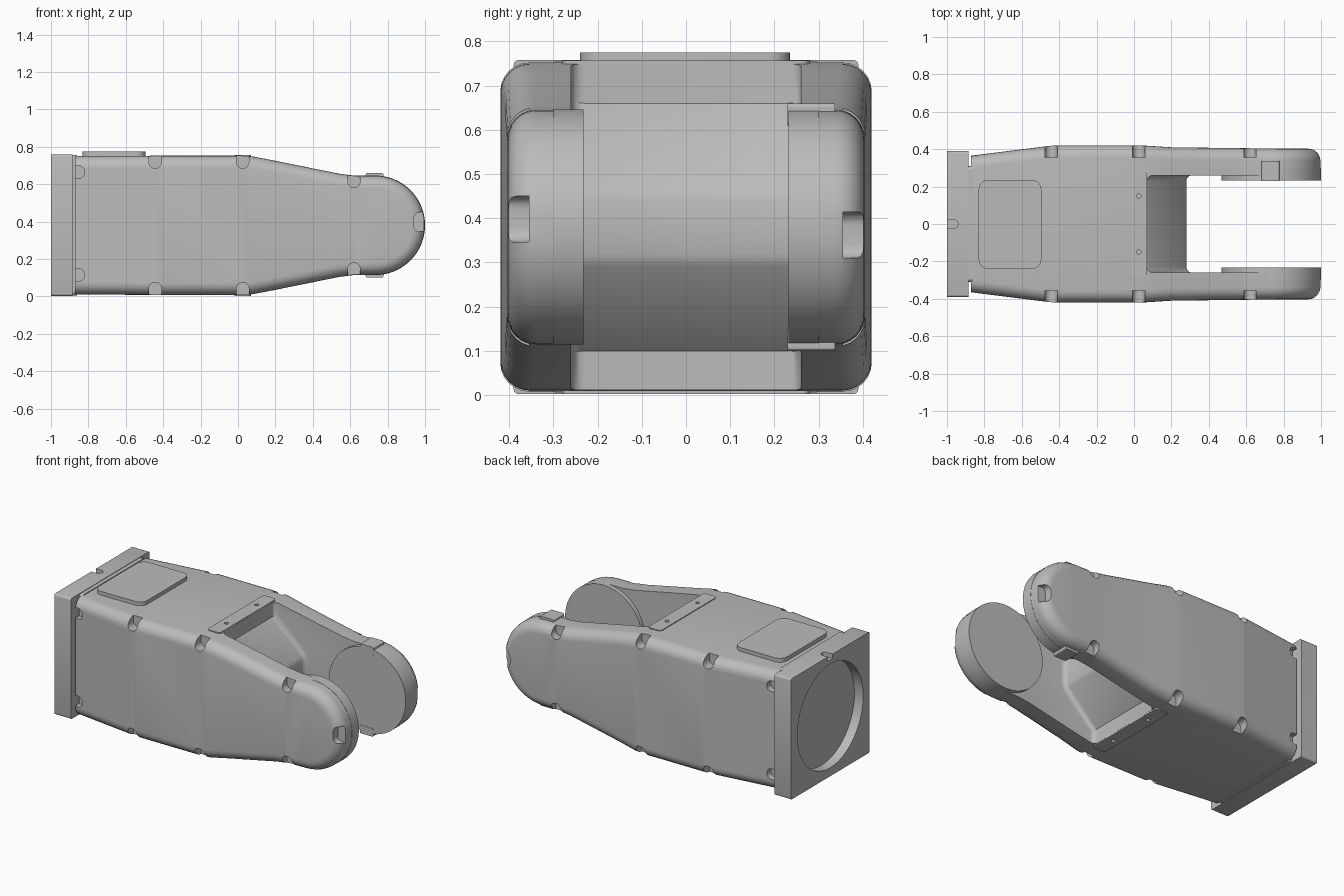
import bpy, bmesh
from math import sin, cos, pi, radians
from mathutils import Vector

if "Cube" in bpy.data.objects:
    bpy.data.objects.remove(bpy.data.objects["Cube"])

MID = 0.38            # height of the arm axis
PIVOT, R = 0.734, 0.265

grey = bpy.data.materials.new("matte_grey")
grey.use_nodes = True
GREY = (0.5, 0.5, 0.5, 1)
grey.diffuse_color = GREY
grey.node_tree.nodes["Principled BSDF"].inputs["Base Color"].default_value = GREY


def prism(bm, pts, axis, lo, hi):
    """Extrude a 2D outline along an axis; outline is (x,z), (y,z) or (x,y)."""
    def place(p, d):
        return {"y": (p[0], d, p[1]), "x": (d, p[0], p[1]), "z": (p[0], p[1], d)}[axis]
    a = [bm.verts.new(place(p, lo)) for p in pts]
    b = [bm.verts.new(place(p, hi)) for p in pts]
    faces = [bm.faces.new(a), bm.faces.new(b)]
    for i in range(len(pts)):
        j = (i + 1) % len(pts)
        faces.append(bm.faces.new((a[i], a[j], b[j], b[i])))
    bmesh.ops.recalc_face_normals(bm, faces=faces)


def rounded(cx, cy, w, h, r, n=6):
    """Rounded rectangle outline."""
    pts = []
    for k, (sx, sy) in enumerate(((1, 1), (-1, 1), (-1, -1), (1, -1))):
        for i in range(n + 1):
            t = pi / 2 * (k + i / n)
            pts.append((cx + sx * (w / 2 - r) + r * cos(t), cy + sy * (h / 2 - r) + r * sin(t)))
    return pts


def circle(cx, cy, r, n=64):
    return [(cx + r * cos(2 * pi * i / n), cy + r * sin(2 * pi * i / n)) for i in range(n)]


def make(name, bm):
    mesh = bpy.data.meshes.new(name)
    bm.to_mesh(mesh)
    bm.free()
    mesh.materials.append(grey)
    ob = bpy.data.objects.new(name, mesh)
    bpy.context.collection.objects.link(ob)
    return ob


def activate(ob):
    bpy.ops.object.select_all(action="DESELECT")
    ob.select_set(True)
    bpy.context.view_layer.objects.active = ob


def cut(ob, bm):
    cutter = make("cutter", bm)
    cutter.hide_render = True
    mod = ob.modifiers.new("cut", "BOOLEAN")
    mod.operation, mod.solver, mod.object = "DIFFERENCE", "EXACT", cutter
    activate(ob)
    bpy.ops.object.modifier_apply(modifier=mod.name)
    bpy.data.objects.remove(cutter)


def smooth(ob):
    activate(ob)
    bpy.ops.object.shade_smooth_by_angle(angle=radians(32))


# Housing: lofted along x as (x, half height, half width), with a round nose
stations = [(-0.872, 0.37, 0.365), (-0.45, 0.372, 0.418), (-0.4, 0.372, 0.42), (0.02, 0.372, 0.42),
            (0.08, 0.368, 0.418), (0.2, 0.345, 0.41), (0.54, 0.276, 0.406), (0.62, 0.266, 0.405)]
for i in range(12):
    t = radians(90 - i * 7.5)
    stations.append((PIVOT + R * cos(t), R * sin(t), 0.403))
bm = bmesh.new()
rings = [[bm.verts.new((x, sy * w, MID + sz * h)) for sy, sz in ((-1, -1), (1, -1), (1, 1), (-1, 1))]
         for x, h, w in stations]
for a, b in zip(rings, rings[1:]):
    for i in range(4):
        j = (i + 1) % 4
        bm.faces.new((a[i], a[j], b[j], b[i]))
bm.faces.new(rings[0])
bm.faces.new(rings[-1])
bmesh.ops.recalc_face_normals(bm, faces=bm.faces[:])
rim = [bm.edges.get((a[i], b[i])) for a, b in zip(rings, rings[1:]) for i in range(4)]
rim += [bm.edges.get((rings[-1][i], rings[-1][j])) for i, j in ((0, 3), (1, 2))]
bmesh.ops.bevel(bm, geom=rim, offset=0.065, segments=6, profile=0.5, affect="EDGES")
housing = make("housing", bm)

# Open bay between the arms, with a wedge-shaped filleted back wall
bm = bmesh.new()
bay = [(0.07, 0.9), (0.07, 0.66), (0.27, 0.47), (0.28, 0.44), (0.28, 0.32), (0.27, 0.29),
       (0.07, 0.1), (0.07, -0.1), (1.1, -0.1), (1.1, 0.9)]
prism(bm, bay, "y", -0.26, 0.26)
corner = [e for e in bm.edges if abs(e.verts[0].co.y - e.verts[1].co.y) < 0.01
          and max(v.co.x for v in e.verts) < 0.5]
bmesh.ops.bevel(bm, geom=corner, offset=0.03, segments=4, profile=0.5, affect="EDGES")
cut(housing, bm)

# Screw pockets along the rims, at the rear and on the nose
bm = bmesh.new()
for side in (-1, 1):
    lo, hi = sorted((side * 0.355, side * 0.6))
    for x, h in ((-0.443, 0.37), (0.025, 0.37), (0.62, 0.266)):
        for up in (-1, 1):
            prism(bm, rounded(x, MID + up * (h + 0.035), 0.066, 0.2, 0.032), "y", lo, hi)
    rear = sorted((side * 0.33, side * 0.6))
    for z in (0.115, 0.665):
        prism(bm, rounded(-0.9, z, 0.16, 0.066, 0.03), "y", *rear)
    prism(bm, rounded(1.02, MID - side * 0.018, 0.16, 0.104, 0.03), "y", lo, hi)
cut(housing, bm)

# Screw holes beside the bay
bm = bmesh.new()
for y in (-0.15, 0.15):
    for z in (-0.1, 0.72):
        prism(bm, circle(0.025, y, 0.012, 16), "z", z, z + 0.14)
cut(housing, bm)
smooth(housing)

# Bay edge strips, top and bottom, drilled to match
bm = bmesh.new()
for z in (0.003, 0.749):
    prism(bm, rounded(0.025, 0, 0.09, 0.56, 0.02), "z", z, z + 0.008)
strips = make("bay_edge_strips", bm)
bm = bmesh.new()
for y in (-0.15, 0.15):
    prism(bm, circle(0.025, y, 0.012, 16), "z", -0.1, 0.9)
cut(strips, bm)

# Neck joining the housing and the rear flange
bm = bmesh.new()
prism(bm, rounded(0, MID, 0.62, 0.75, 0.02), "x", -0.9, -0.86)
make("rear_neck", bm)

# Square rear flange with round recess and locating notch
bm = bmesh.new()
prism(bm, rounded(0, MID, 0.78, 0.756, 0.012, 3), "x", -1, -0.885)
flange = make("rear_flange", bm)
bm = bmesh.new()
prism(bm, circle(0, MID, 0.325, 72), "x", -1.1, -0.94)
cut(flange, bm)
bm = bmesh.new()
prism(bm, rounded(-1, 0, 0.12, 0.048, 0.023), "z", 0.73, 0.9)
cut(flange, bm)
smooth(flange)

# Raised cover on the top
bm = bmesh.new()
prism(bm, rounded(-0.663, -0.002, 0.335, 0.475, 0.05), "z", 0.74, 0.775)
smooth(make("top_cover", bm))

# Round bosses on the inner faces of both arms
for name, side in (("left", 1), ("right", -1)):
    bm = bmesh.new()
    prism(bm, circle(PIVOT, MID, R + 0.001, 96), "y", *sorted((side * 0.232, side * 0.3)))
    smooth(make(name + "_arm_boss", bm))

# Key tabs above and below the left boss
for name, up in (("upper", 1), ("lower", -1)):
    bm = bmesh.new()
    prism(bm, rounded(0.73, MID + up * 0.255, 0.094, 0.05, 0.008, 3), "y", 0.23, 0.337)
    make(name + "_key_tab", bm)
